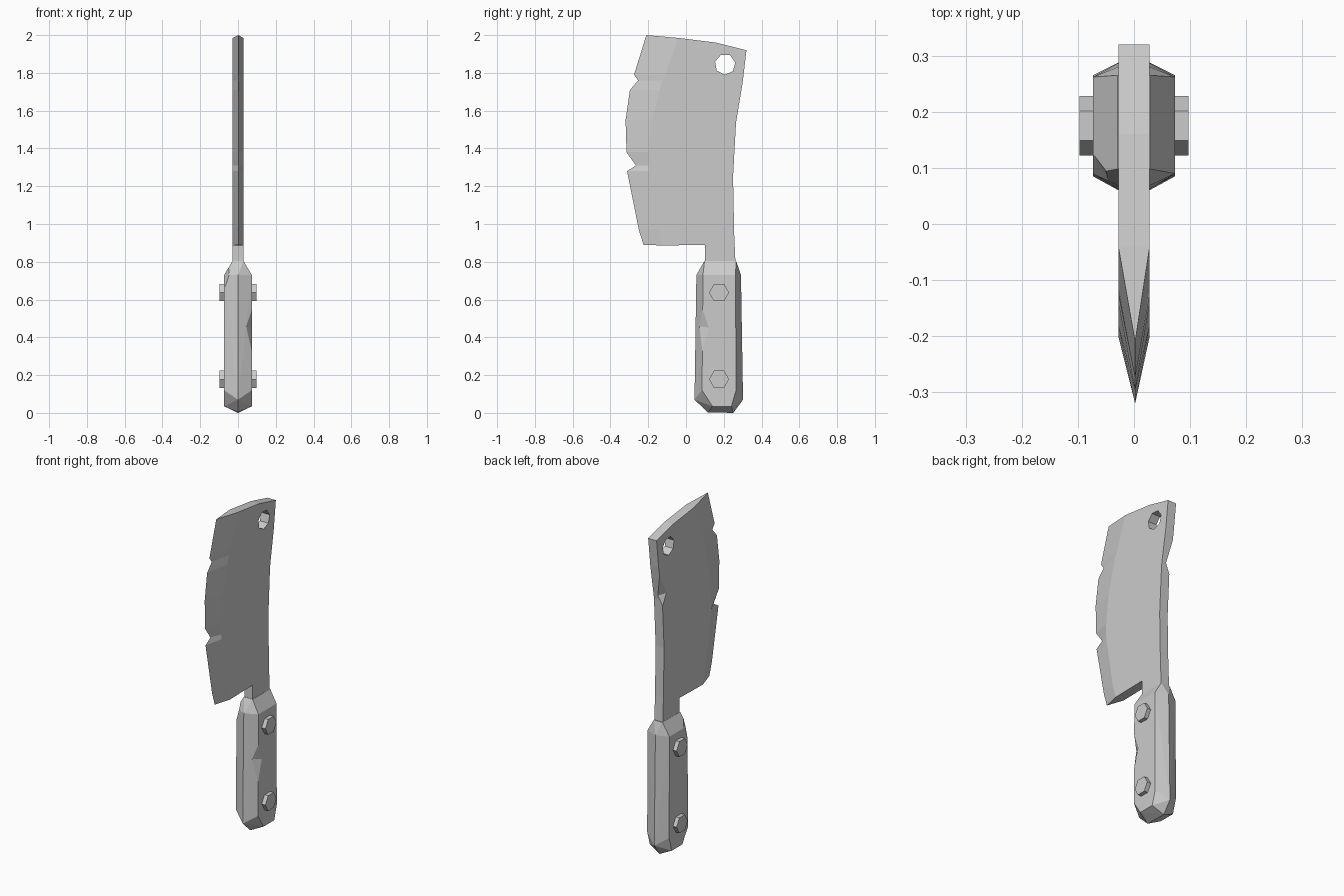
import bpy, bmesh
from math import radians
from mathutils import Matrix

cube = bpy.data.objects.get("Cube")
if cube:
    bpy.data.objects.remove(cube, do_unlink=True)

GREY = (0.6, 0.6, 0.6, 1)
grey = bpy.data.materials.new("plain grey")
grey.use_nodes = True
grey.diffuse_color = GREY
grey.node_tree.nodes["Principled BSDF"].inputs["Base Color"].default_value = GREY


def finish(bm, name):
    bmesh.ops.recalc_face_normals(bm, faces=bm.faces)
    mesh = bpy.data.meshes.new(name)
    bm.to_mesh(mesh)
    bm.free()
    mesh.materials.append(grey)
    obj = bpy.data.objects.new(name, mesh)
    bpy.context.collection.objects.link(obj)
    return obj


def hull(points, name):
    bm = bmesh.new()
    for p in points:
        bm.verts.new(p)
    bmesh.ops.convex_hull(bm, input=bm.verts[:])
    bmesh.ops.dissolve_limit(bm, angle_limit=radians(1), verts=bm.verts[:], edges=bm.edges[:])
    return finish(bm, name)


def prism(name, sides, radius, x0, x1, y, z, turn=0):
    bm = bmesh.new()
    bmesh.ops.create_cone(bm, cap_ends=True, segments=sides, radius1=radius, radius2=radius,
                          depth=x1 - x0,
                          matrix=Matrix.Translation(((x0 + x1) / 2, y, z))
                          @ Matrix.Rotation(radians(turn), 4, 'X')
                          @ Matrix.Rotation(radians(90), 4, 'Y'))
    return finish(bm, name)


def cut(target, cutter):
    mod = target.modifiers.new("cut", 'BOOLEAN')
    mod.operation, mod.object, mod.solver = 'DIFFERENCE', cutter, 'EXACT'
    bpy.context.view_layer.objects.active = target
    bpy.ops.object.modifier_apply(modifier=mod.name)
    bpy.data.objects.remove(cutter, do_unlink=True)


# Blade: flat core, ground bevel and nicked cutting edge
T = 0.028
edge = [(-0.21, 2.0), (-0.275, 1.79), (-0.253, 1.76), (-0.297, 1.71), (-0.32, 1.55),
        (-0.315, 1.38), (-0.265, 1.31), (-0.312, 1.28), (-0.25, 0.97), (-0.225, 0.89)]
bevel = [(-0.04, 1.985), (-0.11, 1.79), (-0.125, 1.76), (-0.14, 1.71), (-0.18, 1.55),
         (-0.2, 1.38), (-0.2, 1.31), (-0.198, 1.28), (-0.145, 0.97), (-0.12, 0.886)]
back = [(0.1, 0.89), (0.1, 0.79), (0.262, 0.79), (0.255, 0.95), (0.249, 1.25),
        (0.265, 1.54), (0.3, 1.75), (0.32, 1.92), (0.16, 1.96)]
bm = bmesh.new()
tip = [bm.verts.new((0.002, y, z)) for y, z in edge]
rims = []
for x in (-T, T):
    rim = [bm.verts.new((x, y, z)) for y, z in bevel + back]
    bm.faces.new(rim)
    for i in range(len(edge) - 1):
        bm.faces.new((tip[i], tip[i + 1], rim[i + 1], rim[i]))
    rims.append(rim)
a, b = rims
n = len(bevel)
for i in range(n - 1, len(a)):
    j = (i + 1) % len(a)
    bm.faces.new((a[i], a[j], b[j], b[i]))
bm.faces.new((tip[0], a[0], b[0]))
bm.faces.new((tip[-1], a[n - 1], b[n - 1]))
blade = finish(bm, "blade")

# Hanging hole and chipped spine
cut(blade, prism("hole_cutter", 7, 0.055, -0.2, 0.2, 0.207, 1.845, 10))
cut(blade, hull([(-0.029, 0.225, 1.57), (0.01, 0.285, 1.56), (-0.029, 0.305, 1.73),
                 (-0.029, 0.264, 1.5), (-0.08, 0.35, 1.57)], "chip_cutter"))

# Handle: faceted grip with a ridge front and back, narrowing to the neck
side = [(0.09, 0.73), (0.085, 0.12), (0.14, 0.035), (0.24, 0.035), (0.265, 0.12), (0.262, 0.73)]
ridge = [(0.055, 0.73), (0.045, 0.07), (0.115, 0.003), (0.25, 0), (0.302, 0.07), (0.291, 0.73)]
neck = [(0.098, 0.805), (0.265, 0.805)]
points = [(0, y, z) for y, z in ridge]
for s in (-1, 1):
    points += [(s * 0.073, y, z) for y, z in side]
    points += [(s * 0.029, y, z) for y, z in neck]
handle = hull(points, "handle")

# Gouges in the front of the grip
cut(handle, hull([(0.075, 0.083, 0.57), (0.04, 0.066, 0.46), (0.075, 0.125, 0.45),
                  (0.075, 0.078, 0.28), (0.13, 0.03, 0.45)], "gouge_cutter"))
cut(handle, hull([(-0.075, 0.086, 0.64), (-0.035, 0.06, 0.74), (-0.075, 0.13, 0.735),
                  (-0.045, 0.09, 0.785), (-0.13, 0.03, 0.75)], "gouge_cutter"))

# Hexagonal rivet heads on both sides
for level, z in (("upper", 0.637), ("lower", 0.178)):
    for label, x0, x1 in (("right", -0.097, -0.05), ("left", 0.05, 0.097)):
        prism(f"{level}_{label}_rivet", 6, 0.053, x0, x1, 0.175, z)
